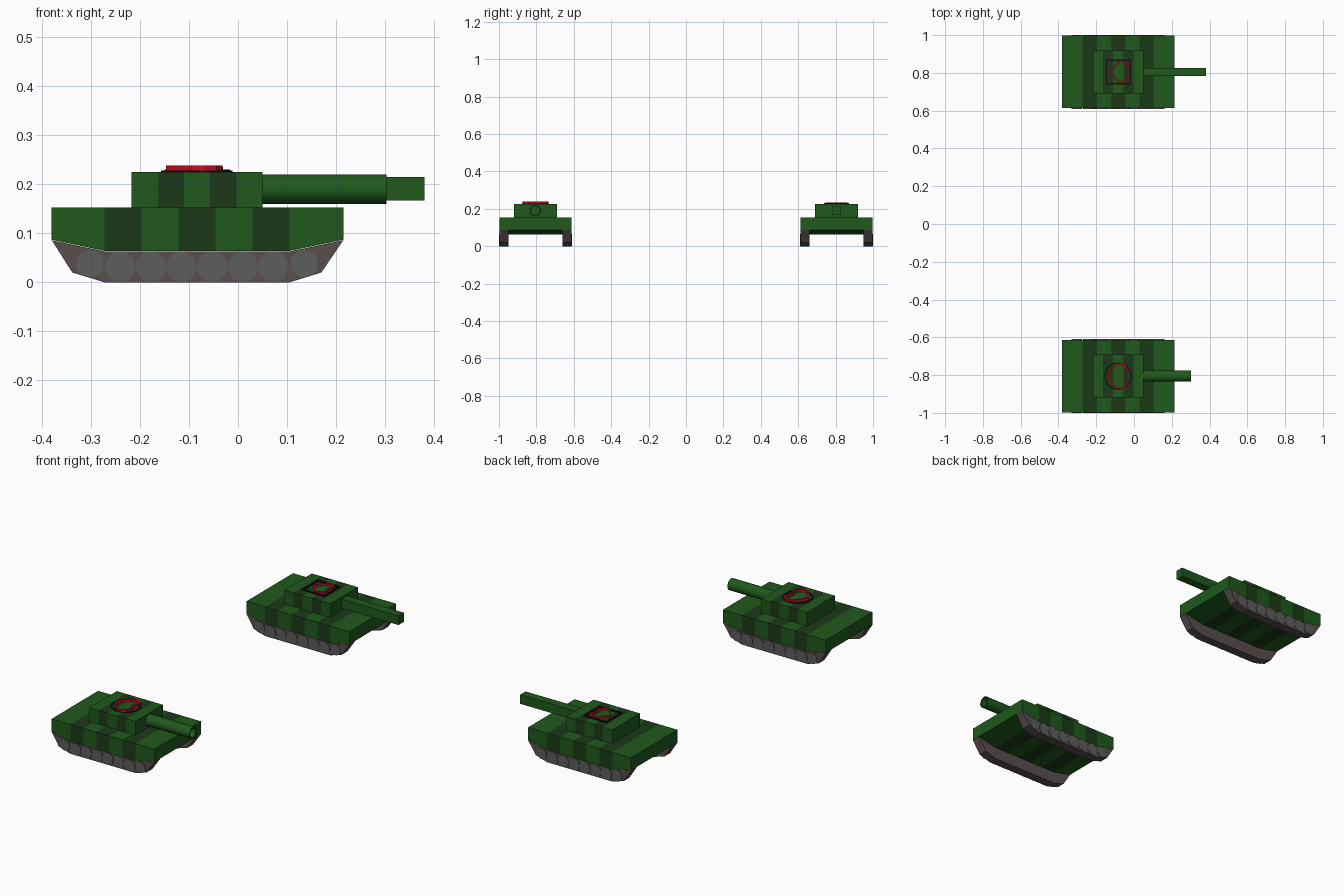
import bpy, bmesh, math
from mathutils import Vector

if "Cube" in bpy.data.objects:
    bpy.data.objects.remove(bpy.data.objects["Cube"])


def mat(name, r, g, b):
    m = bpy.data.materials.new(name)
    m.diffuse_color = (r, g, b, 1)
    m.use_nodes = True
    m.node_tree.nodes["Principled BSDF"].inputs["Base Color"].default_value = m.diffuse_color
    return m


GREEN = mat("green", 0.014, 0.10, 0.012)
DARK = mat("dark_green", 0.011, 0.042, 0.009)
TRACK = mat("track_grey", 0.10, 0.075, 0.075)
WHEEL = mat("wheel_grey", 0.11, 0.11, 0.11)
RED = mat("red", 0.6, 0.004, 0.02)
BLACK = mat("black", 0.005, 0.005, 0.005)


def finish(bm, name, mats, smooth=False):
    bmesh.ops.recalc_face_normals(bm, faces=bm.faces[:])
    me = bpy.data.meshes.new(name)
    bm.to_mesh(me)
    bm.free()
    for m in mats:
        me.materials.append(m)
    ob = bpy.data.objects.new(name, me)
    bpy.context.collection.objects.link(ob)
    if smooth:
        bpy.ops.object.select_all(action='DESELECT')
        ob.select_set(True)
        bpy.context.view_layer.objects.active = ob
        bpy.ops.object.shade_smooth_by_angle(angle=math.radians(35))
    return ob


def prism(bm, pts, vec):
    """Extrude a closed loop of 3D points along vec."""
    f = bm.faces.new([bm.verts.new(p) for p in pts])
    ret = bmesh.ops.extrude_face_region(bm, geom=[f], use_keep_orig=True)
    vs = [e for e in ret["geom"] if isinstance(e, bmesh.types.BMVert)]
    bmesh.ops.translate(bm, verts=vs, vec=vec)


def side_prism(name, prof, y0, y1, mats, cuts=(), dark_first=False):
    """Extrude an x-z profile along y; cuts split it into alternating stripes."""
    bm = bmesh.new()
    prism(bm, [(x, y0, z) for x, z in prof], Vector((0, y1 - y0, 0)))
    for c in cuts:
        bmesh.ops.bisect_plane(bm, geom=bm.verts[:] + bm.edges[:] + bm.faces[:],
                               plane_co=(c, 0, 0), plane_no=(1, 0, 0), dist=1e-5)
    for f in bm.faces:
        x = f.calc_center_median().x
        f.material_index = sum(x > c for c in cuts) % 2
    return finish(bm, name, mats)


def band(name, outer, inner, z0, z1, material):
    """Flat closed outline with height, between two matching x-y loops."""
    bm = bmesh.new()
    loops = [[bm.verts.new((x, y, z)) for x, y in pts]
             for pts, z in ((outer, z0), (outer, z1), (inner, z1), (inner, z0))]
    n = len(outer)
    for k in range(4):
        a, b = loops[k], loops[(k + 1) % 4]
        for i in range(n):
            j = (i + 1) % n
            bm.faces.new((a[i], a[j], b[j], b[i]))
    return finish(bm, name, [material])


def ring(cx, cy, r, n, phase=0.0):
    return [(cx + r * math.cos(phase + 2 * math.pi * i / n),
             cy + r * math.sin(phase + 2 * math.pi * i / n)) for i in range(n)]


HEART = [(-1, 0), (-0.45, 0.66), (-0.1, 0.97), (0.35, 1), (0.75, 0.85), (0.95, 0.5), (0.72, 0)]
HEART += [(x, -y) for x, y in HEART[-2:0:-1]]


def heart(name, cx, cy, sx, sy, z0, z1):
    o = [(cx + x * sx, cy + y * sy) for x, y in HEART]
    i = [(cx + x * sx * 0.83, cy + y * sy * 0.86) for x, y in HEART]
    band(name, o, i, z0, z1, RED)


def wheels(name, y0, y1):
    bm = bmesh.new()
    for k in range(8):
        end = k in (0, 7)
        x, z, r = -0.3022 + 0.0624 * k, 0.038 if end else 0.032, 0.028 if end else 0.031
        prism(bm, [(px, y0, pz) for px, pz in ring(x, z, r, 24)], Vector((0, y1 - y0, 0)))
    finish(bm, name, [WHEEL], True)


HULL = [(-0.38, 0.153), (-0.38, 0.087), (-0.272, 0.064), (0.105, 0.064), (0.215, 0.087), (0.215, 0.153)]
TREAD = [(-0.38, 0.086), (-0.338, 0.02), (-0.272, 0), (0.105, 0), (0.17, 0.02), (0.215, 0.086),
         (0.105, 0.063), (-0.272, 0.063)]
TURRET = [(-0.217, 0.153), (0.05, 0.153), (0.05, 0.225), (-0.217, 0.225)]

# bodies shared by both tanks
for tag, cy in (("front", -0.805), ("rear", 0.805)):
    side_prism(tag + "_hull", HULL, cy - 0.192, cy + 0.192, [GREEN, DARK],
               [-0.272 + 0.0754 * i for i in range(6)])
    side_prism(tag + "_turret", TURRET, cy - 0.114, cy + 0.114, [GREEN, DARK],
               [-0.217 + 0.0534 * i for i in range(1, 5)])
    for side, s in (("near", -1), ("far", 1)):
        side_prism(f"{tag}_{side}_track", TREAD, cy + s * 0.145, cy + s * 0.192, [TRACK])
        wheels(f"{tag}_{side}_wheels", cy + s * 0.18, cy + s * 0.195)

# round barrel with a bore, lathed as rings along x
bm = bmesh.new()
prev = None
for x, r in ((0.05, 0.03), (0.303, 0.03), (0.303, 0.024), (0.25, 0.024)):
    cur = [bm.verts.new((x, y, z)) for y, z in ring(-0.805, 0.19, r, 32)]
    if prev:
        for i in range(32):
            j = (i + 1) % 32
            bm.faces.new((prev[i], prev[j], cur[j], cur[i]))
    else:
        bm.faces.new(cur)
    prev = cur
bm.faces.new(prev)
finish(bm, "round_barrel", [GREEN], True)

# square barrel
side_prism("square_barrel", [(0.05, 0.167), (0.38, 0.167), (0.38, 0.215), (0.05, 0.215)],
           0.783, 0.827, [GREEN])

# roof markings: heart in a ring, heart in a square frame
band("ring_frame", ring(-0.084, -0.805, 0.073, 40), ring(-0.084, -0.805, 0.066, 40), 0.224, 0.228, BLACK)
heart("front_heart", -0.088, -0.805, 0.059, 0.07, 0.225, 0.238)
q = math.pi / 4
band("square_frame", ring(-0.083, 0.805, 0.094, 4, q), ring(-0.083, 0.805, 0.083, 4, q), 0.224, 0.23, BLACK)
heart("rear_heart", -0.078, 0.805, 0.05, 0.058, 0.225, 0.235)
